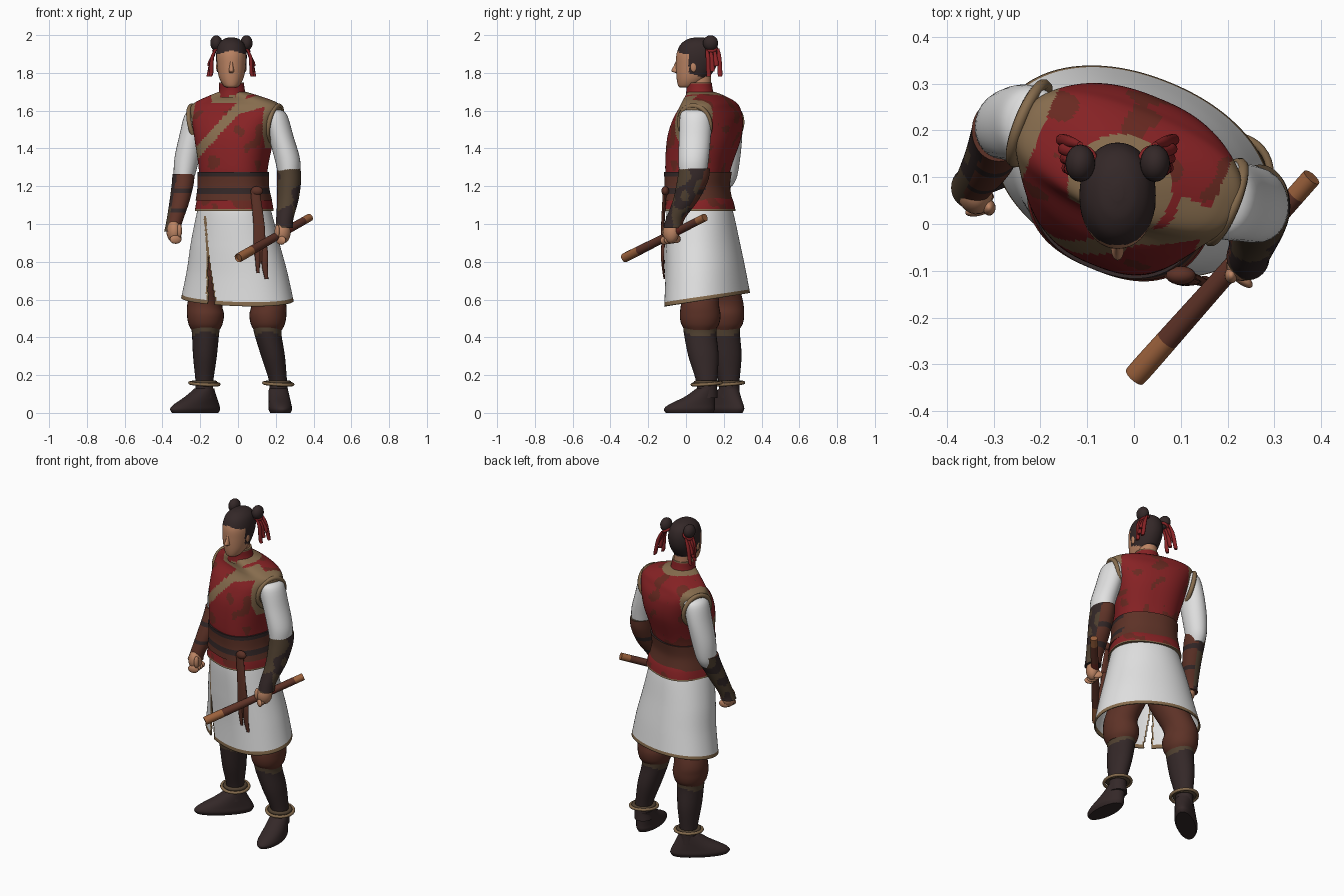
import bpy, math
from mathutils import Vector, Matrix, noise

cube = bpy.data.objects.get("Cube")
if cube:
    bpy.data.objects.remove(cube)


def material(name, r, g, b):
    m = bpy.data.materials.new(name)
    m.use_nodes = True
    m.diffuse_color = (r, g, b, 1)
    node = m.node_tree.nodes["Principled BSDF"]
    node.inputs["Base Color"].default_value = (r, g, b, 1)
    node.inputs["Roughness"].default_value = 0.8
    return m


RED = material("red cloth", 0.24, 0.016, 0.018)
RUST = material("dark red pattern", 0.14, 0.022, 0.015)
TAN = material("tan trim", 0.24, 0.15, 0.075)
WHITE = material("white cloth", 0.75, 0.75, 0.75)
BROWN = material("brown leather", 0.11, 0.032, 0.02)
DARK = material("near black", 0.034, 0.021, 0.021)
OLIVE = material("dark olive", 0.08, 0.052, 0.03)
SKIN = material("skin", 0.5, 0.23, 0.125)
WOOD = material("light wood", 0.33, 0.12, 0.045)


def finish(ob, name, angle=50):
    ob.name = ob.data.name = name
    bpy.ops.object.select_all(action="DESELECT")
    ob.select_set(True)
    bpy.context.view_layer.objects.active = ob
    bpy.ops.object.shade_smooth_by_angle(angle=math.radians(angle))
    return ob


def spline(a, b, c, d, t):
    return 0.5 * (2 * b + (c - a) * t + (2 * a - 5 * b + 4 * c - d) * t * t
                  + (3 * b - a - 3 * c + d) * t ** 3)


def loft(name, rings, paint, yaw=0, n=28, steps=5, boxy=1.0, caps=True, shift=None):
    """Skin through level ellipses (x, y, z, half width, half depth).
    paint is a material, or a rule giving one per face centre (None = hole)."""
    rows, last = [], len(rings) - 1
    for i in range(last):
        four = [rings[max(0, min(last, i + k))] for k in (-1, 0, 1, 2)]
        for s in range(steps):
            rows.append([spline(*q, s / steps) for q in zip(*four)])
    rows.append(rings[-1])
    turn = Matrix.Rotation(math.radians(yaw), 3, "Z")
    verts = []
    for x, y, z, a, b in rows:
        for k in range(n):
            w = 2 * math.pi * k / n
            c, s = math.cos(w), math.sin(w)
            p = turn @ Vector((math.copysign(abs(c) ** boxy, c) * a,
                               math.copysign(abs(s) ** boxy, s) * b, 0))
            p += Vector((x, y, z))
            if shift:
                p.z += shift(p)
            verts.append(p)
    faces = [(r * n + k, r * n + (k + 1) % n, (r + 1) * n + (k + 1) % n, (r + 1) * n + k)
             for r in range(len(rows) - 1) for k in range(n)]
    if caps:
        faces.append(tuple(reversed(range(n))))
        faces.append(tuple(range(len(verts) - n, len(verts))))
    mats = []
    for f in faces:
        centre = sum((verts[i] for i in f), Vector()) / len(f)
        mats.append(paint(centre) if callable(paint) else paint)
    keep = [(f, m) for f, m in zip(faces, mats) if m]
    mesh = bpy.data.meshes.new(name)
    mesh.from_pydata(verts, [], [f for f, m in keep])
    used = list(dict.fromkeys(m for f, m in keep))
    for m in used:
        mesh.materials.append(m)
    for poly, (f, m) in zip(mesh.polygons, keep):
        poly.material_index = used.index(m)
    ob = bpy.data.objects.new(name, mesh)
    bpy.context.collection.objects.link(ob)
    return finish(ob, name)


def ball(name, place, size, mat, yaw=0):
    bpy.ops.mesh.primitive_uv_sphere_add(segments=20, ring_count=12, radius=1, location=place,
                                         rotation=(0, 0, math.radians(yaw)))
    ob = bpy.context.object
    ob.scale = size
    ob.data.materials.append(mat)
    return finish(ob, name)


def hoop(name, place, major, minor, mat, rot=(0, 0, 0), scale=(1, 1, 1)):
    bpy.ops.mesh.primitive_torus_add(major_segments=36, minor_segments=8, location=place,
                                     major_radius=major, minor_radius=minor,
                                     rotation=[math.radians(v) for v in rot])
    ob = bpy.context.object
    ob.scale = scale
    ob.data.materials.append(mat)
    return finish(ob, name)


def mottled(p, base, patch, size=13, limit=0.3):
    return patch if noise.noise(p * size) > limit else base


# Vest with slanted lapel, tan neckline and armhole panels
YAW = -22
axis = Vector((math.cos(math.radians(YAW)), math.sin(math.radians(YAW)), 0))


def vest_paint(p):
    u = (p - Vector((-0.01, 0.13, 0))).dot(axis)
    lapel = 1.615 + p.x * (1.1 if p.x < 0 else 0.3)
    front = p.y < 0.1 - 0.4 * p.x
    near_neck = math.hypot(p.x + 0.03, p.y - 0.08) < 0.112
    if p.z > 1.4 and abs(u) > 0.2 or p.z < 1.08:
        return TAN
    if front and abs(p.z - lapel) < 0.036 or p.z > 1.64 and near_neck:
        return TAN
    return mottled(p, RED, RUST)


loft("vest", [(-0.02, 0.07, 1.07, 0.204, 0.18), (-0.02, 0.068, 1.12, 0.196, 0.17),
              (-0.025, 0.06, 1.2, 0.178, 0.15),
              (-0.025, 0.065, 1.3, 0.178, 0.165), (-0.02, 0.095, 1.45, 0.205, 0.183),
              (-0.015, 0.115, 1.55, 0.232, 0.165), (-0.01, 0.125, 1.615, 0.25, 0.128),
              (-0.012, 0.12, 1.648, 0.215, 0.112), (-0.022, 0.1, 1.68, 0.13, 0.09),
              (-0.03, 0.08, 1.7, 0.07, 0.065)],
     vest_paint, YAW, n=150, steps=12, boxy=0.8)
for side, x, y, tip in (("right", -0.224, 0.215, -12), ("left", 0.195, 0.047, 12)):
    hoop(side + "_armhole_trim", (x, y, 1.53), 0.09, 0.013, TAN,
         (0, 90 + tip, YAW), (1.08, 0.98, 1))
loft("collar", [(-0.03, 0.075, 1.67, 0.078, 0.078), (-0.032, 0.072, 1.71, 0.068, 0.07),
                (-0.035, 0.068, 1.75, 0.066, 0.068)],
     lambda p: TAN if p.z > 1.742 or abs(p.x + 0.03) < 0.01 and p.y < 0 else RED, steps=8)

# Wide belt with two dark straps, and hanging sash
loft("belt", [(-0.022, 0.063, 1.125, 0.2, 0.172), (-0.025, 0.06, 1.2, 0.187, 0.163),
              (-0.025, 0.063, 1.275, 0.186, 0.171)],
     lambda p: DARK if (1.16 < p.z < 1.185 or p.z > 1.25) and p.y < 0.1 else BROWN,
     YAW, n=64, steps=8, boxy=0.84)
ball("sash_knot", (0.1, -0.11, 1.175), (0.032, 0.02, 0.025), BROWN)
for i, (x, top, end, lean, wide) in enumerate(((0.09, 1.18, 0.79, 0.022, 0.03),
                                               (0.1, 1.0, 0.74, 0.004, 0.013),
                                               (0.12, 1.0, 0.71, 0.022, 0.016))):
    loft(f"sash_tail_{i}", [(x, -0.112, top, wide * 0.8, 0.01),
                            (x + lean, -0.123, (top + end) / 2, wide, 0.009),
                            (x + lean, -0.122, end + 0.07, wide, 0.007),
                            (x + lean * 1.4, -0.115, end, wide * 0.6, 0.004)], BROWN, n=16)

# Skirt with tan hem and a front slit


def skirt_paint(p):
    gap = abs(p.x + 0.17 - (1.05 - p.z) * 0.07)
    flare = max(0, 0.85 - p.z) / 0.3
    if p.y < 0.1 and p.z < 1.04:
        if flare and gap < 0.022 * flare:
            return None
        if gap < 0.006 + 0.024 * flare:
            return TAN
    return TAN if p.z < 0.62 + 0.16 * (p.y - 0.12) else WHITE


skirt = loft("skirt", [(-0.022, 0.068, 1.12, 0.17, 0.14), (-0.02, 0.073, 1.06, 0.192, 0.162),
                       (-0.015, 0.088, 0.9, 0.232, 0.176), (-0.005, 0.102, 0.75, 0.266, 0.187),
                       (-0.003, 0.112, 0.6, 0.3, 0.199)],
             skirt_paint, -22, n=220, steps=15, boxy=0.95, caps=False,
             shift=lambda p: (1.1 - p.z) * 0.32 * (p.y - 0.12))
thick = skirt.modifiers.new("cloth", "SOLIDIFY")
thick.thickness = 0.008

# Legs: trousers, boot shafts, feet and anklets
LEGS = (("right", (-0.11, 0.14), (-0.172, 0.2), (-0.178, 0.228), (-0.227, 0.186), -138, 0.17),
        ("left", (0.09, 0.09), (0.158, 0.075), (0.213, 0.11), (0.224, 0.018), -86, 0.135))
for side, hip, knee, ankle, foot, aim, length in LEGS:
    (hx, hy), (kx, ky), (ax, ay), (fx, fy) = hip, knee, ankle, foot
    loft(side + "_trouser", [(kx, ky, 0.44, 0.075, 0.08), (kx, ky, 0.47, 0.09, 0.1),
                             (kx, ky, 0.52, 0.098, 0.108), (kx, ky, 0.6, 0.092, 0.1),
                             (hx, hy, 0.8, 0.1, 0.11), (hx, hy, 1.0, 0.09, 0.1)], BROWN)
    loft(side + "_boot", [(ax, ay, 0.08, 0.052, 0.058), (ax, ay, 0.16, 0.047, 0.055),
                          ((ax + kx) / 2, (ay + ky) / 2, 0.3, 0.063, 0.08),
                          (kx, ky, 0.42, 0.072, 0.086), (kx, ky, 0.475, 0.08, 0.091)],
         lambda p: OLIVE if p.z > 0.435 - 0.4 * abs(abs(p.x) - abs(kx)) else DARK, steps=8)
    loft(side + "_foot", [(fx, fy, 0, length * 0.93, 0.053), (fx, fy, 0.02, length, 0.062),
                          (fx + (ax - fx) * 0.15, fy + (ay - fy) * 0.15, 0.045, length * 0.9, 0.06),
                          (fx + (ax - fx) * 0.6, fy + (ay - fy) * 0.6, 0.085, length * 0.6, 0.056),
                          (ax, ay, 0.13, 0.054, 0.05)], DARK, aim)
    hoop(side + "_anklet", (ax, ay, 0.155), 0.077, 0.009, TAN, (4, 3, 0))
    hoop(side + "_anklet_strap", (ax, ay, 0.16), 0.058, 0.012, OLIVE)

# Arms: sleeves, bracers and hands
loft("right_sleeve", [(-0.2, 0.21, 1.61, 0.04, 0.05), (-0.215, 0.212, 1.58, 0.066, 0.08),
                      (-0.242, 0.215, 1.48, 0.066, 0.083), (-0.27, 0.212, 1.35, 0.066, 0.075),
                      (-0.285, 0.205, 1.25, 0.055, 0.065), (-0.29, 0.195, 1.2, 0.04, 0.05)], WHITE)
loft("left_sleeve", [(0.17, 0.055, 1.61, 0.04, 0.05), (0.19, 0.052, 1.58, 0.068, 0.082),
                     (0.228, 0.047, 1.46, 0.067, 0.084), (0.262, 0.04, 1.34, 0.067, 0.08),
                     (0.27, 0.035, 1.25, 0.055, 0.07), (0.27, 0.02, 1.2, 0.04, 0.05)], WHITE)


def bracer_paint(p):
    """Olive plate outside, strapped brown leather inside."""
    drop = 1.28 - p.z
    if p.x > 0:
        outer = (p.x - 0.27) * 0.7 - (p.y - 0.045 + 0.36 * drop) > -0.02
    else:
        outer = 0.5 * (p.y - 0.2 + 0.4 * drop) - (p.x + 0.29 + 0.19 * drop) > 0.008
    if outer:
        return mottled(p, OLIVE, DARK, 14, 0.2 if p.z > 1.12 else -0.05)
    return DARK if 1.16 < p.z < 1.185 or 1.06 < p.z < 1.085 else BROWN


loft("right_bracer", [(-0.289, 0.2, 1.265, 0.058, 0.066), (-0.293, 0.18, 1.21, 0.058, 0.065),
                      (-0.312, 0.135, 1.11, 0.052, 0.056), (-0.34, 0.09, 1.0, 0.042, 0.044),
                      (-0.347, 0.078, 0.96, 0.044, 0.046)], bracer_paint, n=48, steps=12)
loft("left_bracer", [(0.269, 0.045, 1.295, 0.062, 0.082), (0.27, 0.035, 1.23, 0.064, 0.082),
                     (0.264, 0, 1.13, 0.057, 0.068), (0.248, -0.055, 1.03, 0.046, 0.05),
                     (0.244, -0.07, 0.98, 0.046, 0.05)], bracer_paint, n=48, steps=12)
for side, x, y, z, yaw in (("right", -0.34, 0.065, 0.96, 15), ("left", 0.238, -0.08, 0.955, -40)):
    ball(side + "_palm", (x, y, z), (0.038, 0.045, 0.058), SKIN, yaw)
    inward = -1 if x > 0 else 1
    for k in range(4):
        ball(f"{side}_finger_{k}", (x + inward * 0.01, y - 0.034 + k * 0.021, z - 0.042 + k * 0.003),
             (0.032, 0.013, 0.023), SKIN, yaw)
    ball(side + "_thumb", (x + inward * 0.03, y - 0.03, z + 0.005), (0.014, 0.017, 0.036), SKIN)

# Wooden flute held in the left hand
low, high = Vector((0.01, -0.317, 0.825)), Vector((0.38, 0.1, 1.035))
span = (high - low).length


def flute_paint(p):
    if p.z < 0.08 or p.z > span - 0.06:
        return WOOD
    return RUST if 0.33 < p.z < 0.44 else BROWN


flute = loft("flute", [(0, 0, 0, 0.021, 0.021), (0, 0, 0.01, 0.025, 0.025),
                       (0, 0, span / 2, 0.022, 0.022), (0, 0, span, 0.021, 0.021)],
             flute_paint, n=14, steps=8)
flute.rotation_euler = (high - low).to_track_quat("Z", "Y").to_euler()
flute.location = low

# Head: skin and painted hairline


def head_paint(p):
    crown = p.z > 1.918 - 0.25 * abs(p.x + 0.035)
    behind = p.y > 0.015 and p.z > 1.8 - 0.35 * (p.y - 0.015)
    return DARK if crown or behind else SKIN


HX = -0.035
loft("neck", [(HX, 0.075, 1.68, 0.055, 0.058), (HX, 0.075, 1.8, 0.052, 0.058)],
     lambda p: DARK if p.y > 0.08 and p.z > 1.77 else SKIN)
loft("head", [(HX, 0.0, 1.722, 0.022, 0.03), (HX, 0.01, 1.733, 0.042, 0.052),
              (HX, 0.035, 1.775, 0.065, 0.085), (HX, 0.055, 1.84, 0.078, 0.108),
              (HX, 0.062, 1.9, 0.081, 0.112), (HX, 0.066, 1.95, 0.069, 0.095),
              (HX, 0.068, 1.978, 0.042, 0.06), (HX, 0.068, 1.988, 0.012, 0.018)],
     head_paint, n=80, steps=9, boxy=0.95)
loft("nose", [(HX, -0.045, 1.8, 0.01, 0.01), (HX, -0.053, 1.81, 0.014, 0.025),
              (HX, -0.05, 1.835, 0.01, 0.016), (HX, -0.042, 1.87, 0.006, 0.008)], SKIN, n=16)

# Ears, hair buns and trailing ribbons on both sides
for side, s in (("right", -1), ("left", 1)):
    ball(side + "_ear", (HX + s * 0.073, 0.04, 1.832), (0.008, 0.016, 0.027), SKIN)
    bx = HX + s * 0.08
    ball(side + "_bun", (bx, 0.13, 1.958), (0.032, 0.04, 0.041), DARK)
    hoop(side + "_bun_tie", (bx - s * 0.008, 0.135, 1.928), 0.025, 0.008, RED, (0, s * 30, 0))
    for k in range(4):
        y, end = 0.11 + k * 0.02, 1.78 + 0.028 * (k % 3)
        loft(f"{side}_ribbon_{k}", [(bx, y, 1.93, 0.006, 0.006),
                                    (bx + s * 0.022, y + 0.006, 1.88, 0.01, 0.012),
                                    (bx + s * (0.026 + k * 0.004), y + 0.01, end + 0.02, 0.01, 0.013),
                                    (bx + s * (0.032 + k * 0.004), y + 0.01, end, 0.008, 0.011)],
             RED, n=10, steps=4)
